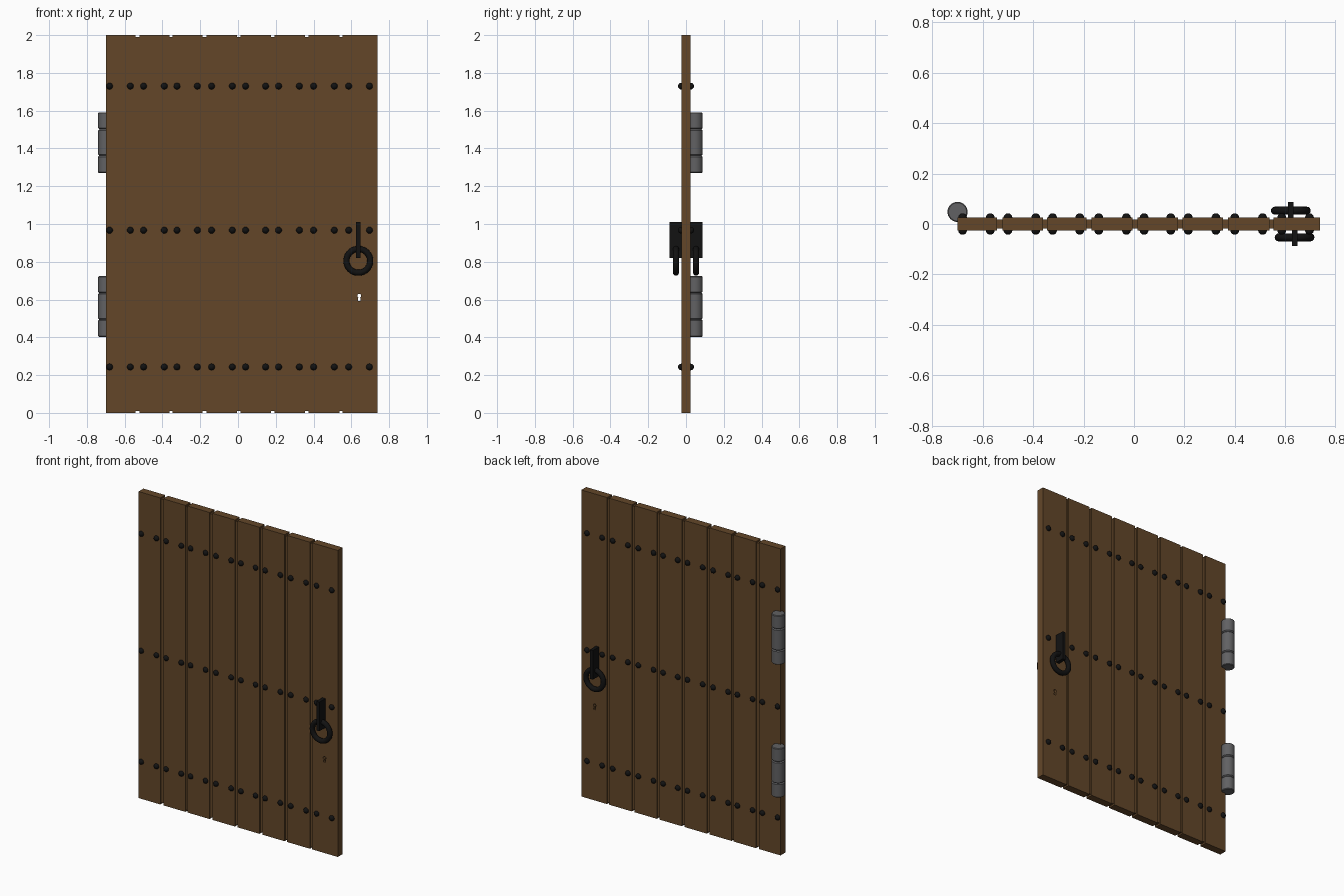
import bpy, bmesh, math
from mathutils import Matrix

if "Cube" in bpy.data.objects:
    bpy.data.objects.remove(bpy.data.objects["Cube"])


def material(name, rgb):
    m = bpy.data.materials.new(name)
    m.diffuse_color = (*rgb, 1)
    m.use_nodes = True
    m.node_tree.nodes["Principled BSDF"].inputs["Base Color"].default_value = m.diffuse_color
    return m


WOOD = material("brown_wood", (0.125, 0.062, 0.022))
IRON = material("black_iron", (0.006, 0.006, 0.006))
STEEL = material("grey_steel", (0.12, 0.12, 0.125))


def make(name, bm, mat=None, smooth=False):
    bmesh.ops.recalc_face_normals(bm, faces=bm.faces)
    me = bpy.data.meshes.new(name)
    bm.to_mesh(me)
    bm.free()
    ob = bpy.data.objects.new(name, me)
    bpy.context.collection.objects.link(ob)
    if mat:
        me.materials.append(mat)
    if smooth:
        bpy.context.view_layer.objects.active = ob
        ob.select_set(True)
        bpy.ops.object.shade_smooth_by_angle(angle=math.radians(40))
        ob.select_set(False)
    return ob


def box(name, x0, x1, y0, y1, z0, z1, mat):
    bm = bmesh.new()
    bmesh.ops.create_cube(bm, size=1, matrix=Matrix.Translation(
        ((x0 + x1) / 2, (y0 + y1) / 2, (z0 + z1) / 2))
        @ Matrix.Diagonal((x1 - x0, y1 - y0, z1 - z0, 1)))
    return make(name, bm, mat)


def lathe(name, profile, cx, cy, mat, n=32):
    bm = bmesh.new()
    rings = [[bm.verts.new((cx + r * math.cos(2 * math.pi * i / n),
                            cy + r * math.sin(2 * math.pi * i / n), z))
              for i in range(n)] for r, z in profile]
    for a, b in zip(rings, rings[1:]):
        for i in range(n):
            j = (i + 1) % n
            bm.faces.new((a[i], a[j], b[j], b[i]))
    bm.faces.new(rings[0][::-1])
    bm.faces.new(rings[-1])
    return make(name, bm, mat, True)


def ring(name, cx, cy, cz, R, r, mat, n=40, k=12):
    bm = bmesh.new()
    v = []
    for i in range(n):
        a = 2 * math.pi * i / n
        row = []
        for j in range(k):
            b = 2 * math.pi * j / k
            d = R + r * math.cos(b)
            row.append(bm.verts.new((cx + d * math.cos(a), cy + r * math.sin(b),
                                     cz + d * math.sin(a))))
        v.append(row)
    for i in range(n):
        for j in range(k):
            p, q = (i + 1) % n, (j + 1) % k
            bm.faces.new((v[i][j], v[p][j], v[p][q], v[i][q]))
    return make(name, bm, mat, True)


# planks with recessed strips in the gaps
planks = [(-0.70, -0.543), (-0.522, -0.362), (-0.346, -0.188), (-0.168, -0.005),
          (0.013, 0.174), (0.193, 0.354), (0.373, 0.537), (0.553, 0.738)]
boards = [box(f"plank_{i + 1}", a, b, -0.025, 0.025, 0, 2, WOOD)
          for i, (a, b) in enumerate(planks)]
for i in range(len(planks) - 1):
    box(f"gap_strip_{i + 1}", planks[i][1] - 0.005, planks[i + 1][0] + 0.005,
        -0.018, 0.018, 0.01, 1.99, WOOD)

# keyhole cut through the last plank
bm = bmesh.new()
pts = [(-0.008, -0.018), (0.008, -0.018), (0.005, 0.0)]
pts += [(0.010 * math.cos(t), 0.010 + 0.010 * math.sin(t))
        for t in [math.radians(-45 + 270 * i / 12) for i in range(13)]]
pts += [(-0.005, 0.0)]
face = bm.faces.new([bm.verts.new((0.642 + x, -0.1, 0.61 + z)) for x, z in pts])
ext = bmesh.ops.extrude_face_region(bm, geom=[face])
bmesh.ops.translate(bm, vec=(0, 0.2, 0),
                    verts=[g for g in ext["geom"] if isinstance(g, bmesh.types.BMVert)])
cutter = make("keyhole_cutter", bm)
cutter.hide_render = True
cutter.display_type = 'WIRE'
mod = boards[-1].modifiers.new("keyhole", 'BOOLEAN')
mod.operation = 'DIFFERENCE'
mod.solver = 'EXACT'
mod.object = cutter

# rivet heads on both faces
rivet_x = [-0.68, -0.57, -0.50, -0.39, -0.323, -0.215, -0.14, -0.03,
           0.04, 0.146, 0.215, 0.325, 0.40, 0.51, 0.586, 0.696]
for row, z in zip(("bottom", "middle", "top"), (0.243, 0.967, 1.73)):
    bm = bmesh.new()
    for x in rivet_x:
        for y in (-0.025, 0.025):
            bmesh.ops.create_uvsphere(
                bm, u_segments=16, v_segments=10, radius=0.0175,
                matrix=Matrix.Translation((x, y, z)) @ Matrix.Rotation(math.pi / 2, 4, 'X'))
    make(f"{row}_rivets", bm, IRON, True)

# ring pulls hanging from upright brackets
for side, s, x in (("front", -1, 0.637), ("back", 1, 0.622)):
    y0, y1 = sorted((s * 0.02, s * 0.087))
    box(f"{side}_bracket", x - 0.011, x + 0.011, y0, y1, 0.82, 1.01, IRON)
    ring(f"{side}_ring", x, s * 0.053, 0.805, 0.063, 0.016, IRON)

# hinge barrels with two grooves
for name, z in (("lower", 0.403), ("upper", 1.27)):
    prof = [(0.036, 0), (0.04, 0.004), (0.04, 0.086), (0.034, 0.092), (0.04, 0.098),
            (0.04, 0.226), (0.034, 0.232), (0.04, 0.238), (0.04, 0.317), (0.036, 0.321)]
    lathe(f"{name}_hinge", [(r, z + h) for r, h in prof], -0.70, 0.048, STEEL)
